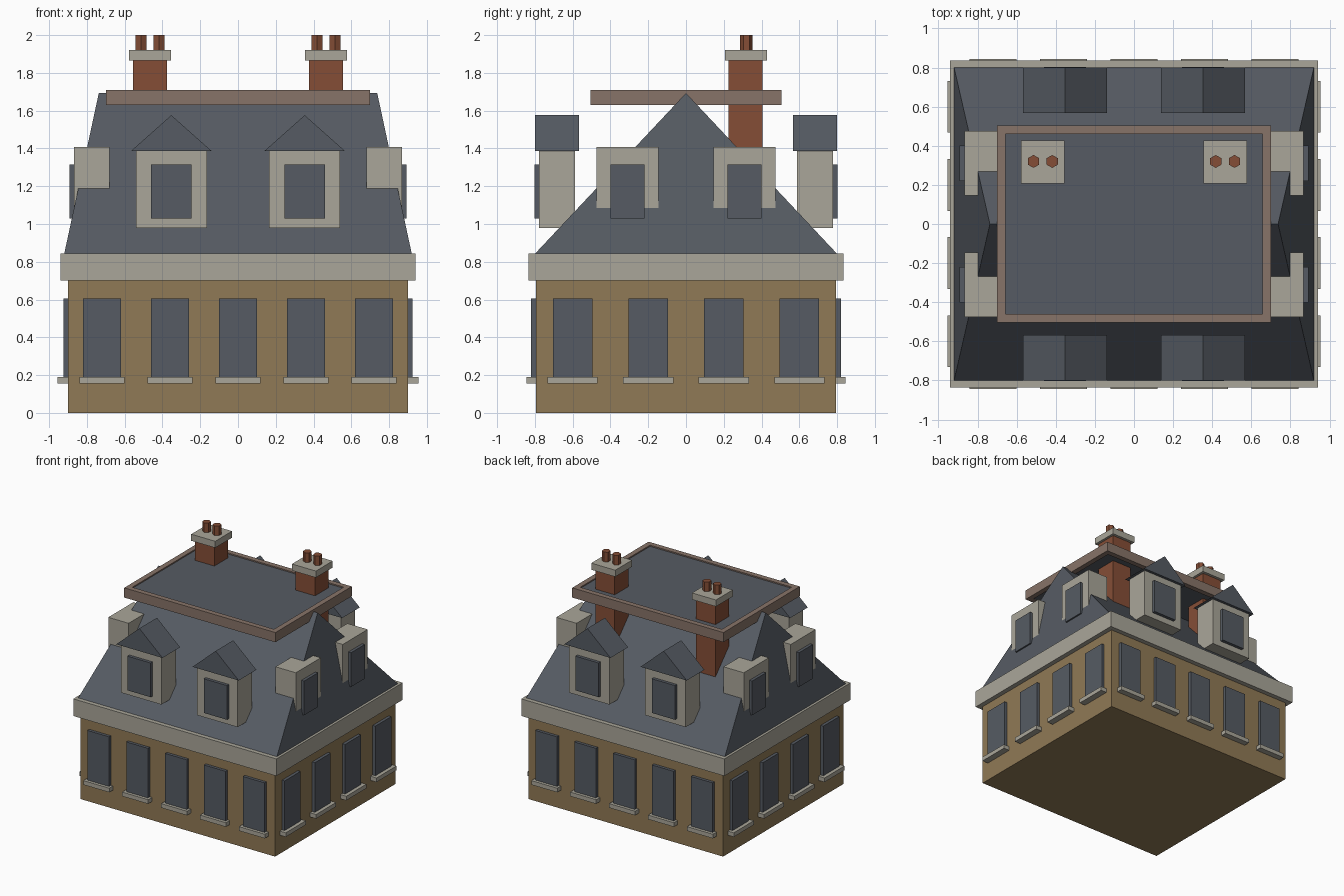
import bpy
import bmesh
import math
from mathutils import Matrix

if "Cube" in bpy.data.objects:
    bpy.data.objects.remove(bpy.data.objects["Cube"], do_unlink=True)


def material(name, r, g, b):
    m = bpy.data.materials.new(name)
    m.use_nodes = True
    m.diffuse_color = (r, g, b, 1)
    m.node_tree.nodes["Principled BSDF"].inputs["Base Color"].default_value = (r, g, b, 1)
    return m


TAN = material("tan wall", 0.28, 0.193, 0.092)
STONE = material("pale stone", 0.40, 0.38, 0.32)
SLATE = material("blue grey slate", 0.092, 0.105, 0.125)
TRIM = material("brown trim", 0.245, 0.173, 0.138)
BRICK = material("red brick", 0.235, 0.076, 0.037)


def finish(name, bm, mat):
    bmesh.ops.recalc_face_normals(bm, faces=bm.faces)
    mesh = bpy.data.meshes.new(name)
    bm.to_mesh(mesh)
    bm.free()
    mesh.materials.append(mat)
    obj = bpy.data.objects.new(name, mesh)
    bpy.context.scene.collection.objects.link(obj)
    return obj


def box(name, mat, x, y, z):
    """Box from (low, high) ranges on each axis."""
    bm = bmesh.new()
    bmesh.ops.create_cube(bm, size=1)
    for v in bm.verts:
        v.co = [r[0] if c < 0 else r[1] for c, r in zip(v.co, (x, y, z))]
    return finish(name, bm, mat)


def ridge_roof(name, mat, base, ridge):
    """Closed roof: four base corners and two ridge ends."""
    bm = bmesh.new()
    a, b, c, d = [bm.verts.new(p) for p in base]
    e, f = [bm.verts.new(p) for p in ridge]
    for face in ((a, b, c, d), (a, b, f, e), (c, d, e, f), (b, c, f), (d, a, e)):
        bm.faces.new(face)
    return finish(name, bm, mat)


def span(center, width):
    return (center - width / 2, center + width / 2)


def out(sign, near, far):
    """Range running outward on the given side."""
    return tuple(sorted((sign * near, sign * far)))


# Main volume, cornice and main roof
box("walls", TAN, (-0.9, 0.9), (-0.795, 0.795), (0, 0.71))
box("cornice", STONE, (-0.94, 0.94), (-0.835, 0.835), (0.70, 0.843))
ridge_roof("main_roof", SLATE,
           [(-0.92, -0.8, 0.842), (0.92, -0.8, 0.842), (0.92, 0.8, 0.842), (-0.92, 0.8, 0.842)],
           [(-0.737, 0, 1.693), (0.737, 0, 1.693)])

# Roof deck with its raised border
box("roof_deck", SLATE, (-0.66, 0.66), (-0.465, 0.465), (1.635, 1.70))
for s, side in ((-1, "right"), (1, "left")):
    box(f"deck_border_{side}", TRIM, out(s, 0.656, 0.70), (-0.505, 0.505), (1.629, 1.71))
for s, side in ((-1, "front"), (1, "back")):
    box(f"deck_border_{side}", TRIM, (-0.656, 0.656), out(s, 0.461, 0.505), (1.629, 1.71))

# Wall windows and sills, front and back
for s, side in ((-1, "front"), (1, "back")):
    for i in range(5):
        x = (i - 2) * 0.36
        box(f"{side}_window_{i}", SLATE, span(x, 0.2), out(s, 0.78, 0.82), (0.185, 0.605))
        box(f"{side}_sill_{i}", STONE, span(x, 0.24), out(s, 0.78, 0.845), (0.155, 0.19))

# Wall windows and sills, right and left
for s, side in ((-1, "right"), (1, "left")):
    for i in range(4):
        y = (i - 1.5) * 0.4
        box(f"{side}_window_{i}", SLATE, out(s, 0.88, 0.925), span(y, 0.21), (0.185, 0.605))
        box(f"{side}_sill_{i}", STONE, out(s, 0.88, 0.955), span(y, 0.265), (0.155, 0.19))

# Gabled dormers, front and back
for s, side in ((-1, "front"), (1, "back")):
    for cx, end in ((-0.353, "right"), (0.353, "left")):
        name = f"{side}_{end}_dormer"
        box(name, STONE, span(cx, 0.376), out(s, 0.587, 0.777), (0.98, 1.388))
        box(name + "_window", SLATE, span(cx, 0.215), out(s, 0.76, 0.803), (1.03, 1.316))
        x0, x1 = span(cx, 0.428)
        y0, y1 = s * 0.567, s * 0.80
        ridge_roof(name + "_roof", SLATE,
                   [(x0, y0, 1.386), (x0, y1, 1.386), (x1, y1, 1.386), (x1, y0, 1.386)],
                   [(cx, y0, 1.576), (cx, y1, 1.576)])

# Flat-topped dormers, right and left
for s, side in ((-1, "right"), (1, "left")):
    for cy, end in ((-0.31, "front"), (0.31, "back")):
        name = f"{side}_{end}_dormer"
        box(name, STONE, out(s, 0.68, 0.868), span(cy, 0.33), (1.0, 1.407))
        box(name + "_window", SLATE, out(s, 0.85, 0.893), span(cy, 0.182), (1.03, 1.316))

# Chimneys with caps and hexagonal pots
for cx, side in ((-0.466, "right"), (0.466, "left")):
    box(f"{side}_chimney", BRICK, span(cx, 0.18), span(0.315, 0.18), (1.2, 1.87))
    box(f"{side}_chimney_cap", STONE, span(cx, 0.222), span(0.317, 0.222), (1.865, 1.92))
    for i, dx in enumerate((-0.048, 0.048)):
        bm = bmesh.new()
        bmesh.ops.create_cone(bm, cap_ends=True, segments=6, radius1=0.033, radius2=0.033, depth=0.09,
                              matrix=Matrix.Translation((cx + dx, 0.32, 1.955)))
        # Points of the hexagon face front and back
        xs = [v.co.x for v in bm.verts]
        if max(xs) - min(xs) > 0.06:
            bmesh.ops.rotate(bm, verts=bm.verts, cent=(cx + dx, 0.32, 0),
                             matrix=Matrix.Rotation(math.pi / 6, 3, "Z"))
        finish(f"{side}_chimney_pot_{i}", bm, BRICK)
